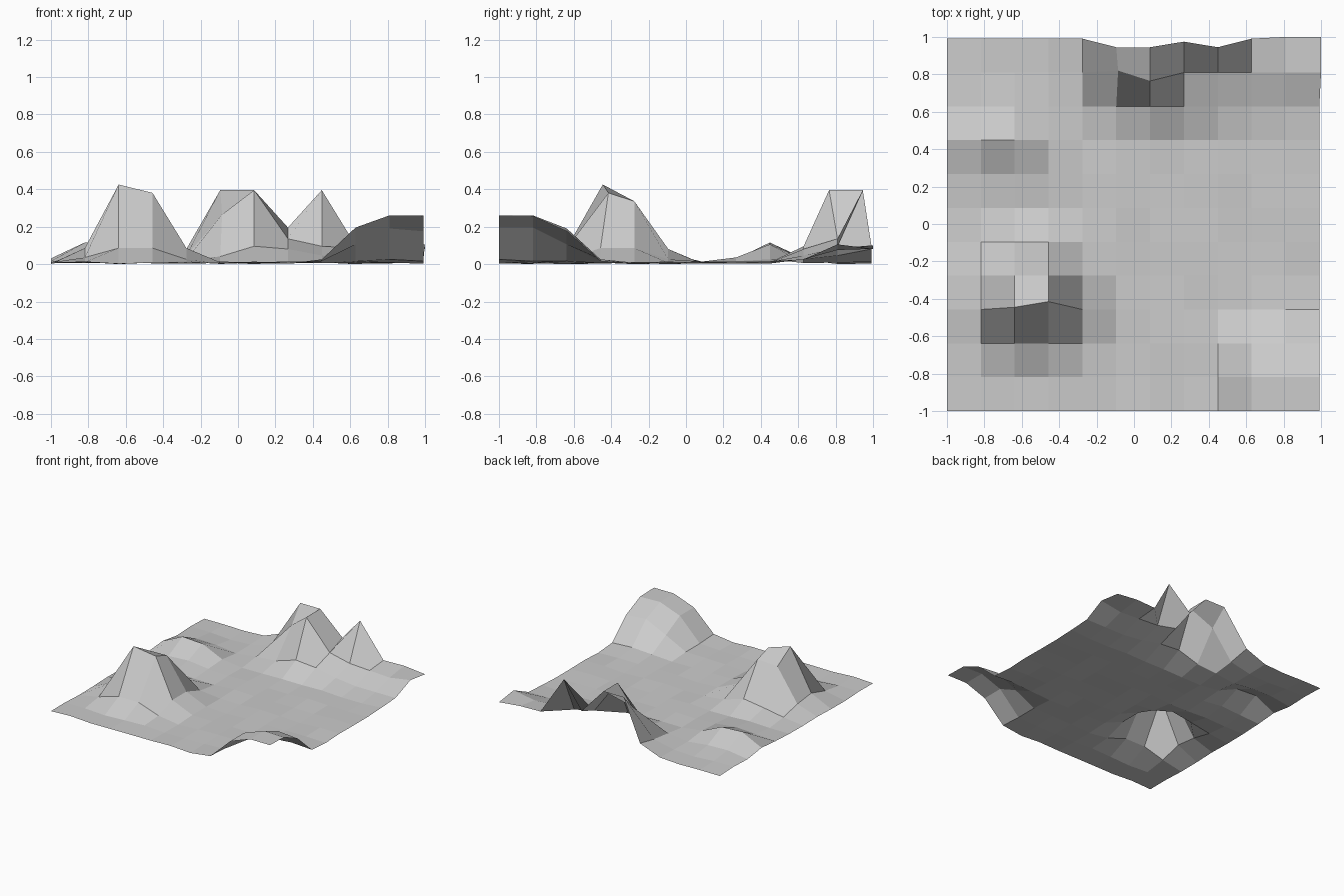
import bpy
import math

default_cube = bpy.data.objects.get("Cube")
if default_cube:
    bpy.data.objects.remove(default_cube, do_unlink=True)

CELLS = 11
SPACING = 0.181


def gentle_ground(column, row):
    """Low rolling height of the open plain."""
    ripple = math.sin(column * 1.9 + row * 0.7) * math.cos(row * 1.3 - column * 0.4)
    return 0.012 + 0.008 * ripple


# Flat grid of ground points, each with its rolling height
points = {}
for row in range(CELLS + 1):
    for column in range(CELLS + 1):
        points[column, row] = [
            column * SPACING - 1,
            row * SPACING - 1,
            gentle_ground(column, row),
        ]


def raise_hill(first_column, first_row, height_rows):
    """Lift a block of ground points; heights are in hundredths, front row first."""
    for row_offset, heights in enumerate(height_rows):
        for column_offset, height in enumerate(heights):
            points[first_column + column_offset, first_row + row_offset][2] = height / 100


def shift_point(column, row, along_x=0.0, along_y=0.0):
    """Slide one ground point sideways."""
    points[column, row][0] += along_x
    points[column, row][1] += along_y


# Steep hill near the front
raise_hill(1, 2, [
    [4, 9, 9, 3],
    [9, 43, 38.5, 9],
    [7, 33, 34, 9],
    [3, 6, 8.5, 3],
])
shift_point(2, 3, along_y=0.012)
shift_point(3, 3, along_y=0.042)

# Rounded rise at the front corner
raise_hill(8, 0, [
    [3, 20, 26.5, 26.5],
    [2, 20, 26.5, 26],
    [2, 11, 19.5, 18],
    [1, 2, 3, 2],
])

# Low mound on the other side
raise_hill(0, 7, [
    [2, 3, 4, 2],
    [3.5, 12, 11, 3],
    [1, 3.5, 3, 1],
])

# Twin peaks and shoulder along the back edge
raise_hill(4, 9, [
    [3, 4.5, 10, 8.5, 5, 3, 3, 3],
    [5, 27, 40, 14, 10, 9, 8, 11],
    [8.5, 40, 40, 20, 40, 10.5, 10.5, 8.6],
])
shift_point(5, 10, along_x=0.01, along_y=0.01)
shift_point(6, 10, along_y=-0.045)
for peak_column in (5, 6, 8):
    shift_point(peak_column, CELLS, along_y=-0.046)
shift_point(7, CELLS, along_y=-0.016)
for edge_column in (CELLS - 1, CELLS):
    shift_point(edge_column, CELLS, along_y=0.009)
for edge_row in (CELLS - 1, CELLS):
    shift_point(CELLS, edge_row, along_x=0.009)

# Rest the lowest point on the floor
lowest = min(point[2] for point in points.values())
vertices = [(x, y, z - lowest) for x, y, z in points.values()]

# Join neighbouring points into flat four-sided faces
across = CELLS + 1
faces = []
for row in range(CELLS):
    for column in range(CELLS):
        corner = row * across + column
        faces.append((corner, corner + 1, corner + across + 1, corner + across))

mesh = bpy.data.meshes.new("hilly_ground")
mesh.from_pydata(vertices, [], faces)
mesh.update()
ground = bpy.data.objects.new("hilly_ground", mesh)
bpy.context.collection.objects.link(ground)

# Plain stone colour
stone = bpy.data.materials.new("light_grey")
stone.use_nodes = True
grey = (0.6, 0.6, 0.6, 1.0)
stone.diffuse_color = grey
stone.node_tree.nodes["Principled BSDF"].inputs["Base Color"].default_value = grey
mesh.materials.append(stone)
